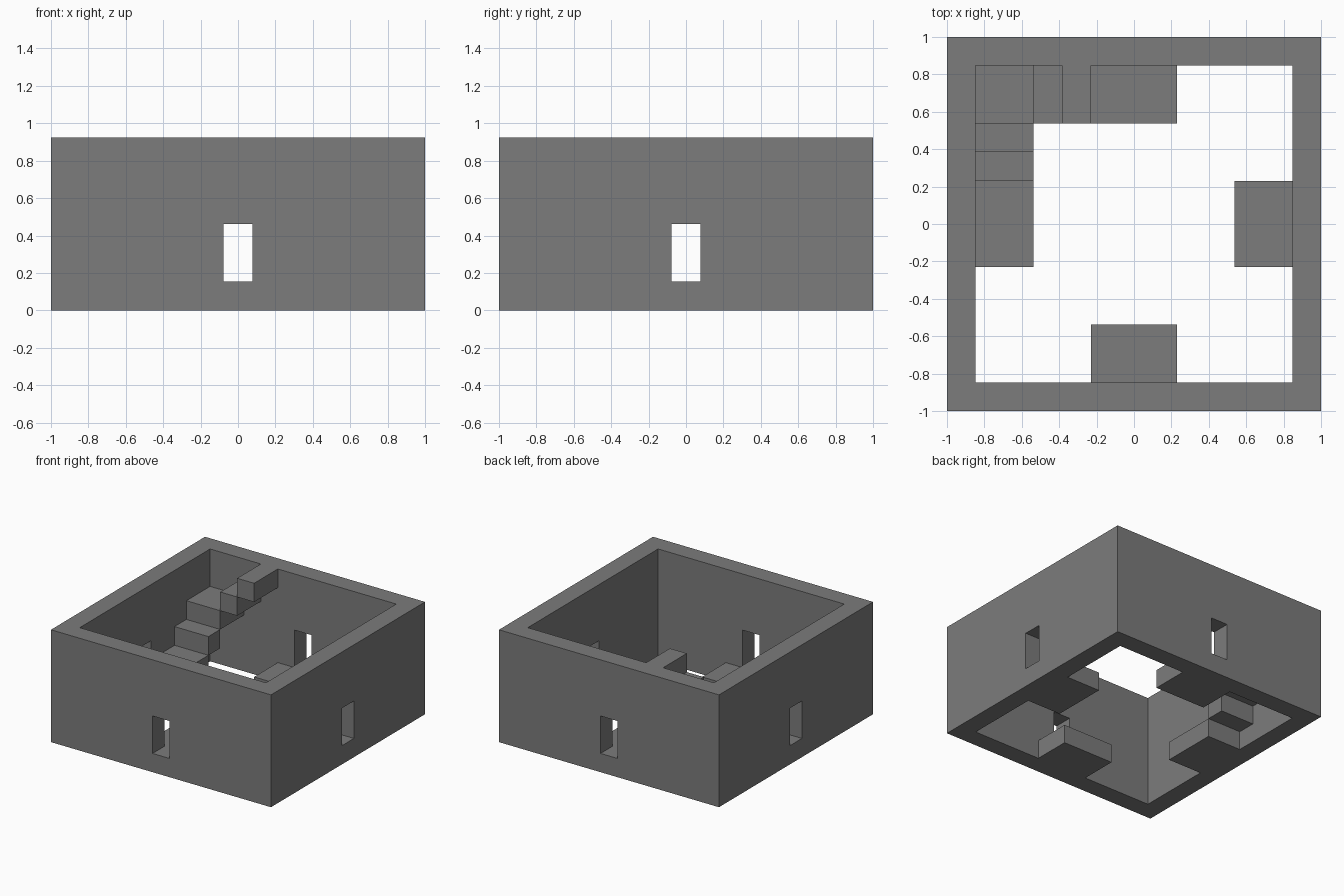
import bpy
import bmesh
from math import radians
from mathutils import Matrix, Vector

U = 2 / 13          # one block of the building grid
HALF = 6.5          # half the outer width, in blocks
INNER = 5.5         # half the inner width, in blocks
HEIGHT = 6          # wall height, in blocks

if "Cube" in bpy.data.objects:
    bpy.data.objects.remove(bpy.data.objects["Cube"], do_unlink=True)

# Plain grey stone
stone = bpy.data.materials.new("grey stone")
stone.use_nodes = True
GREY = (0.2, 0.2, 0.2, 1)
stone.diffuse_color = GREY
stone.node_tree.nodes["Principled BSDF"].inputs["Base Color"].default_value = GREY


def block(name, low, high, turn=0):
    """Box between two corners in blocks, turned about z by quarter turns."""
    low, high = Vector(low) * U, Vector(high) * U
    bm = bmesh.new()
    bmesh.ops.create_cube(bm, size=1)
    bmesh.ops.scale(bm, vec=high - low, verts=bm.verts)
    bmesh.ops.translate(bm, vec=(low + high) / 2, verts=bm.verts)
    bmesh.ops.rotate(bm, verts=bm.verts, matrix=Matrix.Rotation(radians(90 * turn), 3, "Z"))
    mesh = bpy.data.meshes.new(name)
    bm.to_mesh(mesh)
    bm.free()
    mesh.materials.append(stone)
    obj = bpy.data.objects.new(name, mesh)
    bpy.context.collection.objects.link(obj)
    return obj


def combine(target, tool, operation):
    """Apply a boolean, then discard the tool."""
    mod = target.modifiers.new(operation, "BOOLEAN")
    mod.operation = operation
    mod.solver = "EXACT"
    mod.object = tool
    depsgraph = bpy.context.evaluated_depsgraph_get()
    mesh = bpy.data.meshes.new_from_object(target.evaluated_get(depsgraph))
    target.modifiers.clear()
    target.data = mesh
    bpy.data.objects.remove(tool, do_unlink=True)


# Square ring of walls, open above and below
walls = block("walls", (-HALF, -HALF, 0), (HALF, HALF, HEIGHT))
combine(walls, block("courtyard", (-INNER, -INNER, -1), (INNER, INNER, HEIGHT + 1)), "DIFFERENCE")

# A slit window with a standing ledge below it, on each side
for side in range(4):
    combine(walls, block("slit", (-0.5, -7, 1), (0.5, -5, 3), side), "DIFFERENCE")
    combine(walls, block("ledge", (-1.5, -6, 0), (1.5, -3.5, 1), side), "UNION")

# Top landing, flush with the wall top
combine(walls, block("landing", (-2.5, 3.5, 5), (-1.5, 6, HEIGHT)), "UNION")

# Merge flat areas into single faces
bm = bmesh.new()
bm.from_mesh(walls.data)
bmesh.ops.remove_doubles(bm, verts=bm.verts, dist=0.0001)
bmesh.ops.dissolve_limit(bm, angle_limit=radians(1), verts=bm.verts, edges=bm.edges)
bm.to_mesh(walls.data)
bm.free()
walls.data.name = "walls"

# Floating stairs climbing round the back right corner
block("lower_step", (-INNER, 1.5, 1), (-3.5, 2.5, 2))
block("middle_step", (-INNER, 2.5, 2), (-3.5, 3.5, 3))
block("corner_step", (-INNER, 3.5, 3), (-3.5, INNER, 4))
block("upper_step", (-3.5, 3.5, 4), (-2.5, INNER, 5))
